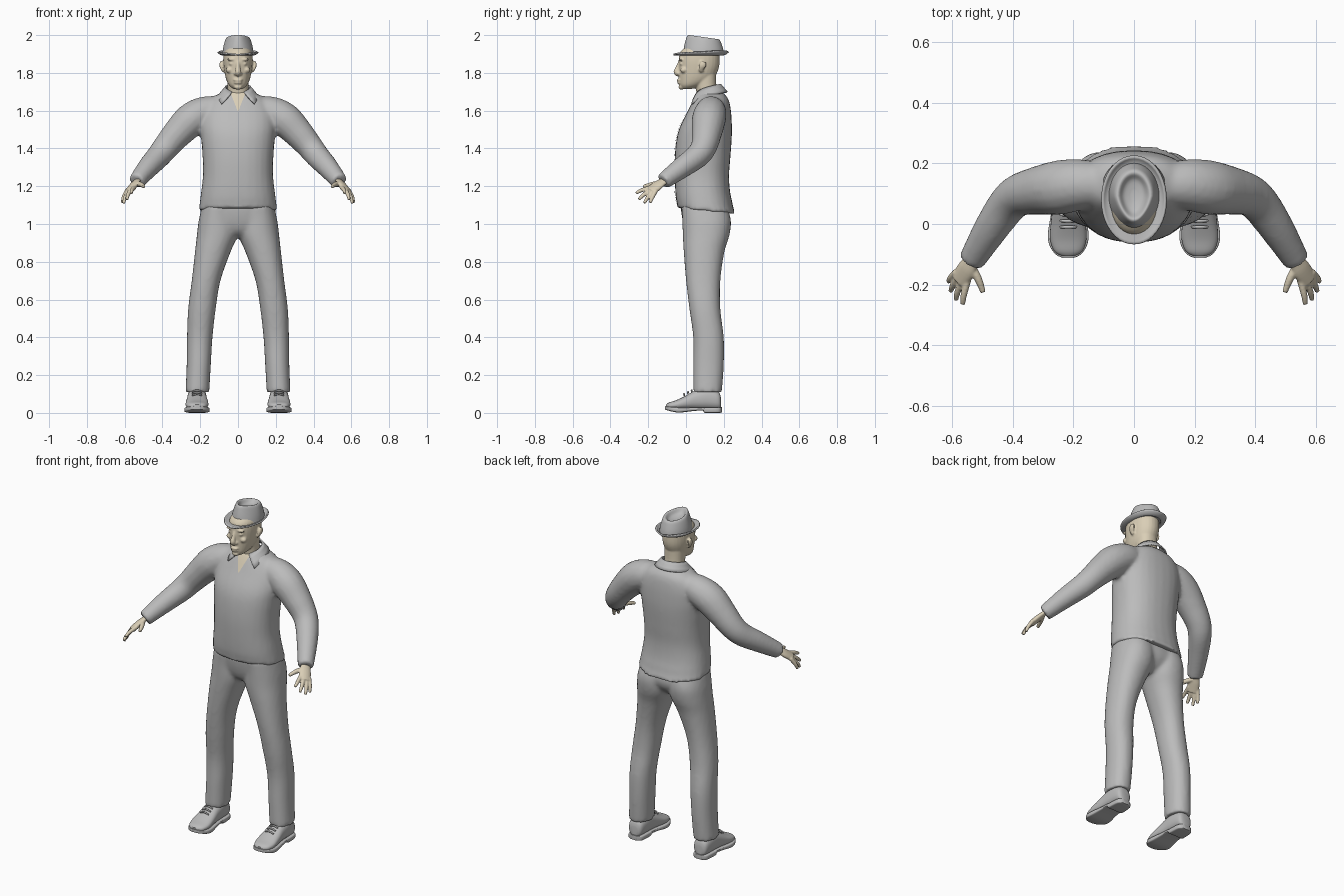
import bpy, bmesh
from math import sin, cos, pi, radians
from mathutils import Vector

cube = bpy.data.objects.get("Cube")
if cube:
    bpy.data.objects.remove(cube)


def material(name, rgb):
    m = bpy.data.materials.new(name)
    m.use_nodes = True
    m.diffuse_color = (*rgb, 1)
    m.node_tree.nodes["Principled BSDF"].inputs["Base Color"].default_value = (*rgb, 1)
    return m


CLOTH = material("grey cloth", (0.5, 0.5, 0.5))
SKIN = material("beige skin", (0.7, 0.62, 0.47))


def refine(rows, steps=4):
    """Catmull-Rom interpolation of any row of numbers."""
    out = []
    for i in range(len(rows) - 1):
        a, b, c, d = rows[max(i - 1, 0)], rows[i], rows[i + 1], rows[min(i + 2, len(rows) - 1)]
        for k in range(steps):
            t = k / steps
            out.append([q + .5 * t * (r - p + t * (2*p - 5*q + 4*r - s + t * (3*(q - r) + s - p)))
                        for p, q, r, s in zip(a, b, c, d)])
    return out + [list(rows[-1])]


def oval(c, u, v, p=2, n=28):
    """Superellipse ring around c with half axes u and v."""
    f = lambda x: (1 if x > 0 else -1) * abs(x) ** (2 / p)
    c, u, v = Vector(c), Vector(u), Vector(v)
    return [c + u * f(cos(2*pi*i/n)) + v * f(sin(2*pi*i/n)) for i in range(n)]


def skin(bm, rings, closed=True, cap=True):
    """Join successive rings of points with quads."""
    vs = [[bm.verts.new(p) for p in r] for r in rings]
    n = len(vs[0])
    for a, b in zip(vs, vs[1:]):
        for i in range(n if closed else n - 1):
            j = (i + 1) % n
            bm.faces.new((a[i], a[j], b[j], b[i]))
    if cap:
        bm.faces.new(vs[0])
        bm.faces.new(vs[-1])


def column(bm, rows, s=1, p=2.2):
    """Upright loft; rows are z, x min, x max, y front, y back."""
    skin(bm, [oval((s*(a + b)/2, (f + k)/2, z), ((b - a)/2, 0, 0), (0, (k - f)/2, 0), p)
              for z, a, b, f, k in refine(rows)])


def limb(bm, rows, s=1, flat=1, side=(0, 0, 1)):
    """Loft along a path; rows are x, y, z, radius."""
    rows = refine(rows)
    pts = [Vector((s*r[0], r[1], r[2])) for r in rows]
    side = Vector((s*side[0], side[1], side[2]))
    rings = []
    for i, r in enumerate(rows):
        t = pts[min(i + 1, len(pts) - 1)] - pts[max(i - 1, 0)]
        v = t.cross(side).normalized()
        u = v.cross(t).normalized()
        rings.append(oval(pts[i], u * r[3], v * r[3] * flat, n=16))
    skin(bm, rings)


def ball(bm, c, r):
    """Ellipsoid."""
    vs = bmesh.ops.create_uvsphere(bm, u_segments=16, v_segments=10, radius=1)["verts"]
    bmesh.ops.scale(bm, vec=r, verts=vs)
    bmesh.ops.translate(bm, vec=c, verts=vs)


def finish(name, bm, mat, voxel=0, smooth=0, thick=0, angle=40):
    bmesh.ops.recalc_face_normals(bm, faces=bm.faces)
    me = bpy.data.meshes.new(name)
    bm.to_mesh(me)
    bm.free()
    me.materials.append(mat)
    me.polygons.foreach_set("use_smooth", [True] * len(me.polygons))
    me.set_sharp_from_angle(angle=radians(angle))
    ob = bpy.data.objects.new(name, me)
    bpy.context.collection.objects.link(ob)
    if thick:
        ob.modifiers.new("thickness", "SOLIDIFY").thickness = thick
    if voxel:
        m = ob.modifiers.new("fuse", "REMESH")
        m.mode, m.voxel_size, m.use_smooth_shade = "VOXEL", voxel, True
        m = ob.modifiers.new("soften", "SMOOTH")
        m.factor, m.iterations = .5, smooth
    return ob


# Shirt: torso and sleeves fused
bm = bmesh.new()
torso = [(1.07, .208, -.045, .262), (1.15, .198, -.055, .237), (1.25, .186, -.06, .228),
         (1.35, .187, -.06, .235), (1.45, .195, -.05, .242), (1.52, .2, -.03, .243),
         (1.6, .19, .01, .238), (1.66, .15, .04, .225), (1.695, .09, .06, .195), (1.72, .045, .08, .16)]
column(bm, [(z, -w, w, f, b) for z, w, f, b in torso], p=2.3)
for v in bm.verts:  # hem dips at the back
    if v.co.z < 1.12:
        v.co.z -= (v.co.y - .1) * .1
for s in (1, -1):
    limb(bm, [(.1, .13, 1.61, .07), (.18, .13, 1.59, .085), (.25, .12, 1.55, .09), (.32, .11, 1.48, .08),
              (.38, .095, 1.41, .07), (.42, .06, 1.36, .065), (.475, -.02, 1.3, .057),
              (.537, -.122, 1.225, .044)], s)
shirt = finish("shirt", bm, CLOTH, .011, 5)

# Trousers
bm = bmesh.new()
column(bm, [(.925, -.04, .04, .05, .15), (.96, -.13, .13, .005, .2), (1.02, -.2, .2, -.018, .23),
            (1.1, -.19, .19, -.03, .215)])
for s in (1, -1):
    column(bm, [(.11, .152, .278, .038, .19), (.25, .144, .272, .038, .2), (.4, .135, .27, .038, .2),
                (.55, .118, .264, .018, .182), (.7, .093, .245, 0, .182), (.85, .04, .228, -.012, .203),
                (.94, .003, .218, -.017, .23), (1.02, 0, .208, -.02, .238), (1.1, 0, .19, -.025, .215)], s)
finish("trousers", bm, CLOTH, .011, 5)

# Head, neck, face and ears
bm = bmesh.new()
face = [(1.715, .024, -.022, .03), (1.735, .048, -.034, .09), (1.77, .064, -.037, .145), (1.82, .074, -.038, .172),
        (1.87, .078, -.038, .178), (1.91, .074, -.03, .172), (1.94, .055, 0, .14)]
column(bm, [(z, -w, w, f, b) for z, w, f, b in face], p=2.1)
column(bm, [(1.58, -.06, .06, .06, .19), (1.66, -.06, .06, .058, .18), (1.72, -.056, .056, .052, .162),
            (1.8, -.058, .058, .04, .16)])
limb(bm, [(0, -.034, 1.86, .008), (0, -.043, 1.83, .011), (0, -.05, 1.805, .016), (0, -.038, 1.79, .013)], side=(1, 0, 0))
ball(bm, (0, -.037, 1.762), (.026, .013, .007))
ball(bm, (0, -.035, 1.748), (.022, .012, .007))
ball(bm, (0, -.024, 1.725), (.022, .016, .014))
for s in (1, -1):
    ball(bm, (s*.014, -.038, 1.796), (.01, .01, .008))
    ball(bm, (s*.034, -.027, 1.871), (.026, .012, .007))
    ball(bm, (s*.033, -.022, 1.848), (.014, .012, .008))
    ball(bm, (s*.045, -.012, 1.815), (.02, .018, .016))
    limb(bm, [(.076, .085, 1.805, .01), (.084, .08, 1.82, .014), (.09, .088, 1.84, .018),
              (.088, .092, 1.86, .014)], s, .5, (0, 1, 0))
finish("head", bm, SKIN, .005, 3)

# Hands with separate fingers
FINGERS = {"index": ((.552, -.2, 1.188), (.565, -.265, 1.163)), "middle": ((.568, -.19, 1.178), (.588, -.25, 1.13)),
           "ring": ((.581, -.178, 1.17), (.605, -.222, 1.11)), "little": ((.592, -.165, 1.165), (.612, -.19, 1.112))}
for s, label in ((1, "left"), (-1, "right")):
    bm = bmesh.new()
    limb(bm, [(.51, -.075, 1.255, .028), (.537, -.122, 1.225, .028), (.553, -.15, 1.205, .034),
              (.577, -.188, 1.173, .034)], s, .5, (.04, .04, -.02))
    for a, b in FINGERS.values():
        a, b = Vector(a), Vector(b)
        mid = a.lerp(b, .55) + Vector((.003, 0, .004))
        limb(bm, [(*a.lerp(b, -.25), .012), (*mid, .0105), (*b, .008)], s, 1, (1, 0, 0))
    limb(bm, [(.537, -.14, 1.215, .014), (.515, -.18, 1.21, .013), (.498, -.225, 1.198, .009)], s)
    finish(label + "_hand", bm, SKIN, .004, 3)

# Shoes: upper, sole with heel, and laces
def along_y(bm, rows, s, p):
    skin(bm, [oval((s*.217, y, (lo + hi)/2), (w, 0, 0), (0, 0, (hi - lo)/2), p)
              for y, w, lo, hi in refine(rows)])


for s, label in ((1, "left"), (-1, "right")):
    bm = bmesh.new()
    along_y(bm, [(.185, .025, .025, .08), (.17, .043, .018, .115), (.11, .05, .018, .135), (.055, .052, .018, .122),
                 (0, .058, .018, .092), (-.05, .06, .018, .068), (-.09, .046, .02, .055), (-.106, .02, .026, .044)], s, 2.4)
    finish(label + "_shoe", bm, CLOTH)
    bm = bmesh.new()
    along_y(bm, [(.19, .022, .002, .03), (.17, .046, 0, .03), (.1, .051, 0, .03), (.09, .052, .012, .03),
                 (.04, .056, .01, .03), (-.03, .067, .002, .03), (-.07, .062, .006, .032),
                 (-.1, .042, .014, .034), (-.112, .018, .018, .036)], s, 6)
    finish(label + "_sole", bm, CLOTH)
    bm = bmesh.new()
    for k in range(3):
        y, z = -.01 + .02*k, .1 + .01*k
        limb(bm, [(.19, y, z - .008, .004), (.217, y, z, .005), (.244, y, z - .008, .004)], s)
    finish(label + "_laces", bm, CLOTH)

# Hat crown with teardrop dent and front pinch
bm = bmesh.new()
rings = []
for w, d, z in refine([(.083, .108, 1.9), (.079, .104, 1.93), (.071, .095, 1.963), (.062, .086, 1.985),
                       (.05, .073, 1.988), (.034, .052, 1.967), (.01, .018, 1.958)]):
    ring = oval((0, .093, z), (w, 0, 0), (0, d, 0), n=40)
    for q in ring:
        rise = (z - 1.9) / .1
        q.z -= (q.y - .093) * .16 * rise
        q.x *= 1 - .35 * max(0, (.093 - q.y) / .1) * rise
    rings.append(ring)
skin(bm, rings)
finish("hat_crown", bm, CLOTH, angle=80)

# Hat brim, curled up at the sides and back
bm = bmesh.new()
rings = []
for k in range(6):
    t = k / 5
    ring = oval((0, .085 - .008*t, 1.9), (.078 + .025*t, 0, 0), (0, .106 + .038*t, 0), n=40)
    for q in ring:
        q.z += t * t * (.012 * abs(q.x) / .1 + .015 * max(0, q.y - .08) / .14)
    rings.append(ring)
skin(bm, rings, cap=False)
finish("hat_brim", bm, CLOTH, thick=.008, angle=80)

# Collar folded around the neck, with pointed front ends
bm = bmesh.new()
rings = []
for k in range(4):
    v = k / 3
    row = []
    for i in range(33):
        t = i / 16 - 1
        a = t * radians(152 - 17*v)
        r = .068 + v * (.036 + .022 * t**4)
        row.append(Vector((r*sin(a), .117 + r*cos(a), 1.742 - .042*t*t - v * (.042 + .02 * t**6))))
    rings.append(row)
skin(bm, rings, closed=False, cap=False)
finish("collar", bm, CLOTH, thick=.008)


# Plates lying on the shirt: open neck and front placket
def plate(name, mat, rows):
    bm = bmesh.new()
    skin(bm, [[(lo + (hi - lo) * i / 6, y, z) for i in range(7)] for z, lo, hi, y in refine(rows, 8)],
         closed=False, cap=False)
    ob = finish(name, bm, mat)
    m = ob.modifiers.new("lie_on_shirt", "SHRINKWRAP")
    m.target, m.wrap_method, m.wrap_mode, m.offset = shirt, "NEAREST_SURFACEPOINT", "ABOVE_SURFACE", .004


plate("open_neck", SKIN, [(1.6, -.002, .002, 0), (1.65, -.022, .022, .03), (1.7, -.042, .042, .055)])
plate("placket", CLOTH, [(1.09, -.018, .018, -.06), (1.3, -.018, .018, -.07), (1.46, -.018, .018, -.055),
                         (1.59, -.01, .01, 0)])
